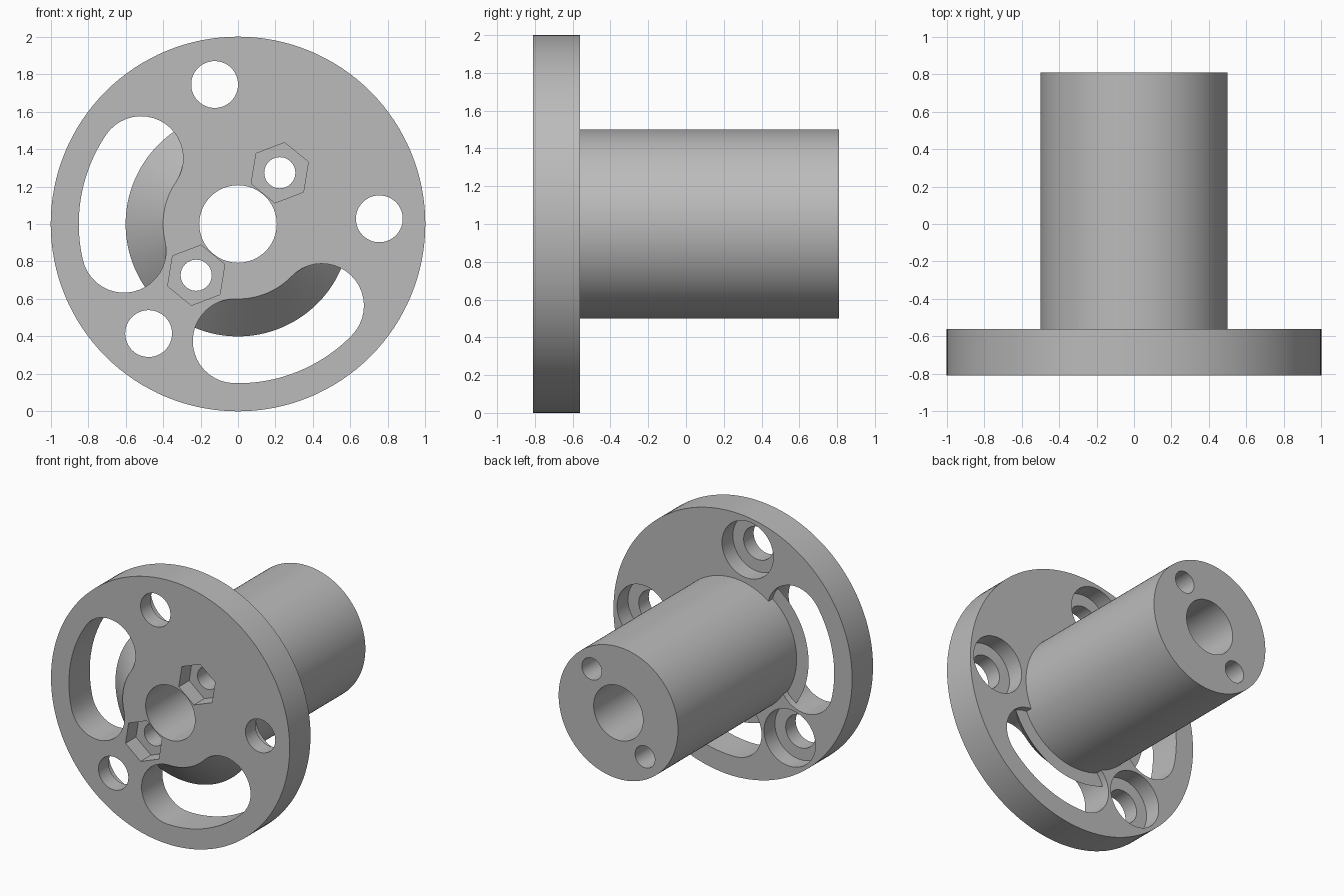
import bpy, bmesh
from math import sin, cos, pi, radians

if "Cube" in bpy.data.objects:
    bpy.data.objects.remove(bpy.data.objects["Cube"], do_unlink=True)

FRONT, BACK, END = -0.81, -0.56, 0.81   # flange front, flange back, hub end
AXIS = radians(50.8)                    # symmetry line of the hole pattern

grey = bpy.data.materials.new("plain grey")
grey.use_nodes = True
colour = (0.5, 0.5, 0.5, 1)
grey.diffuse_color = colour
grey.node_tree.nodes["Principled BSDF"].inputs["Base Color"].default_value = colour


def make_object(name, bm):
    bmesh.ops.recalc_face_normals(bm, faces=bm.faces)
    mesh = bpy.data.meshes.new(name)
    bm.to_mesh(mesh)
    bm.free()
    mesh.materials.append(grey)
    obj = bpy.data.objects.new(name, mesh)
    bpy.context.collection.objects.link(obj)
    return obj


def polar(r, a, centre=(0, 1)):
    return centre[0] + r * cos(a), centre[1] + r * sin(a)


def ring(r, centre=(0, 1), n=64, turn=0.0):
    return [polar(r, turn + 2 * pi * i / n, centre) for i in range(n)]


def loft(name, sections):
    """Join outlines [(y, points), ...] into one closed solid."""
    bm = bmesh.new()
    loops = [[bm.verts.new((x, y, z)) for x, z in pts] for y, pts in sections]
    n = len(loops[0])
    for a, b in zip(loops, loops[1:]):
        for i in range(n):
            j = (i + 1) % n
            bm.faces.new((a[i], a[j], b[j], b[i]))
    bm.faces.new(loops[0])
    bm.faces.new(loops[-1])
    return make_object(name, bm)


def prism(name, pts, y0, y1):
    return loft(name, [(y0, pts), (y1, pts)])


def arc_slot(mid, half, r, w, n=20):
    """Outline of a curved slot with round ends."""
    a0, a1 = mid - half, mid + half
    steps = [i / n for i in range(n + 1)]
    outer = [polar(r + w, a0 + (a1 - a0) * t) for t in steps]
    cap1 = [polar(w, a1 + pi * t, polar(r, a1)) for t in steps[1:-1]]
    inner = [polar(r - w, a1 + (a0 - a1) * t) for t in steps]
    cap0 = [polar(w, a0 + pi + pi * t, polar(r, a0)) for t in steps[1:-1]]
    return outer + cap1 + inner + cap0


def combine(target, tool, operation):
    mod = target.modifiers.new("combine", "BOOLEAN")
    mod.operation, mod.solver, mod.object = operation, "EXACT", tool
    bpy.context.view_layer.update()
    result = target.evaluated_get(bpy.context.evaluated_depsgraph_get())
    mesh = bpy.data.meshes.new_from_object(result)
    target.modifiers.clear()
    target.data = mesh
    bpy.data.objects.remove(tool, do_unlink=True)


# Flange disc with two curved slots
body = prism("flanged_hub", ring(1.0, n=128), FRONT, BACK)
for side in (-1, 1):
    slot = arc_slot(AXIS + side * radians(118.7), radians(23.6), 0.625, 0.225)
    combine(body, prism("slot_cutter", slot, FRONT - 0.1, BACK + 0.1), "DIFFERENCE")

# Hub with a flared root that shows inside the slots
profile = [(FRONT + 0.002, 0.399), (-0.61, 0.6), (-0.61, 0.5), (END, 0.5)]
combine(body, loft("hub", [(y, ring(r, n=128)) for y, r in profile]), "UNION")

# Central bore
combine(body, prism("bore_cutter", ring(0.207), FRONT - 0.1, END + 0.1), "DIFFERENCE")

# Flange bolt holes, counterbored from the back
for angle in (AXIS + pi, AXIS - radians(48.7), AXIS + radians(48.7)):
    spot = polar(0.755, angle)
    combine(body, prism("bolt_cutter", ring(0.125, spot), FRONT - 0.1, BACK + 0.1), "DIFFERENCE")
    combine(body, prism("counterbore_cutter", ring(0.215, spot), -0.69, BACK + 0.1), "DIFFERENCE")

# Long screw holes with hexagonal nut pockets at the front
for angle in (AXIS, AXIS + pi):
    spot = polar(0.353, angle)
    combine(body, prism("screw_cutter", ring(0.083, spot, 48), FRONT - 0.1, END + 0.1), "DIFFERENCE")
    nut = ring(0.163, spot, 6, AXIS - pi / 6)
    combine(body, prism("nut_cutter", nut, FRONT - 0.1, FRONT + 0.125), "DIFFERENCE")

# Smooth round walls, crisp edges
bpy.ops.object.select_all(action="DESELECT")
body.select_set(True)
bpy.context.view_layer.objects.active = body
bpy.ops.object.shade_smooth_by_angle(angle=radians(30))
